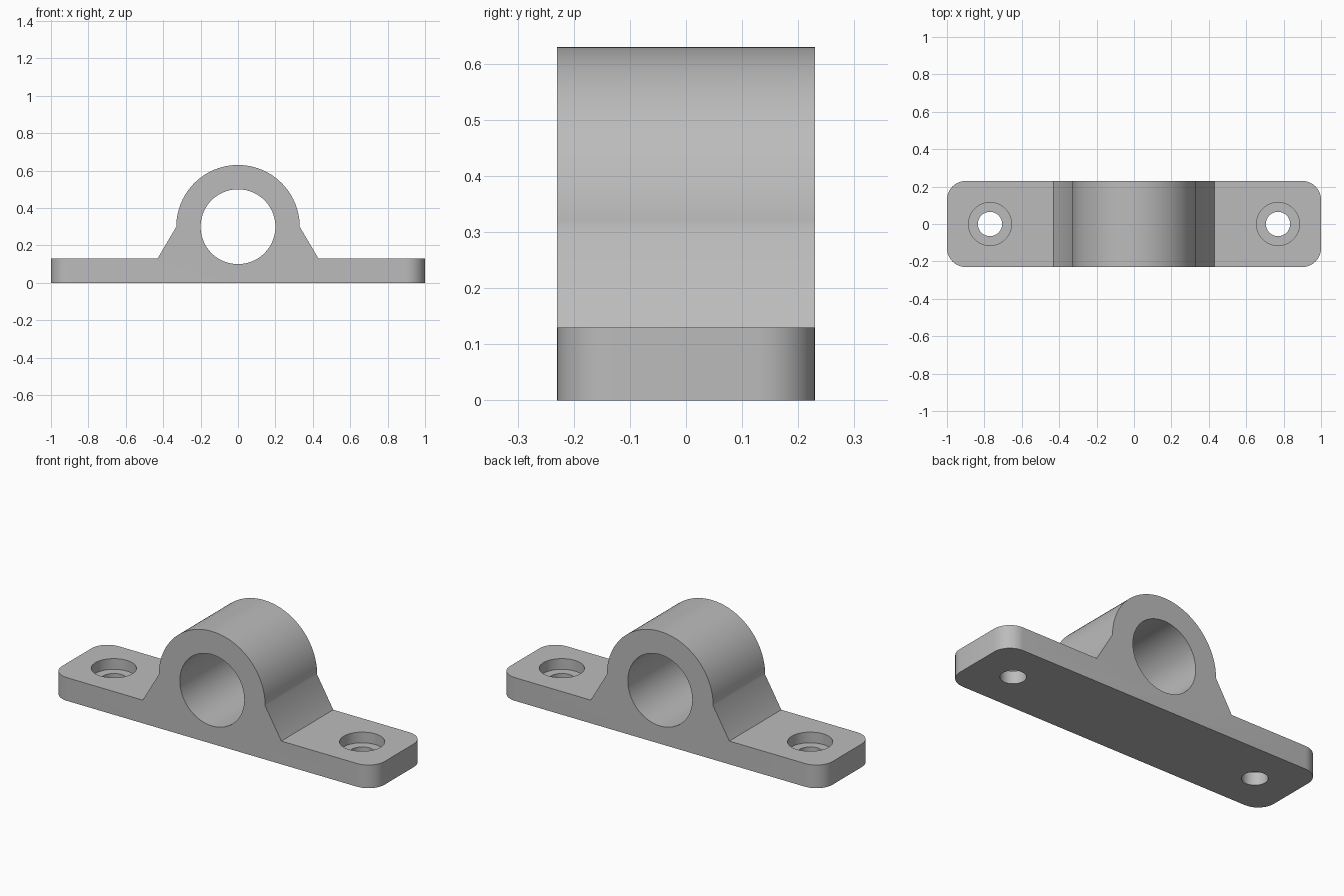
import bpy, bmesh
from math import cos, sin, pi, radians

cube = bpy.data.objects.get("Cube")
if cube:
    bpy.data.objects.remove(cube, do_unlink=True)

HALF_DEPTH = 0.23
PLATE_TOP = 0.13
AXIS_Z = 0.30
HUB_R = 0.33
BORE_R = 0.20
SCREW_X = 0.77

grey = bpy.data.materials.new("plain grey")
grey.use_nodes = True
colour = (0.5, 0.5, 0.5, 1)
grey.diffuse_color = colour
grey.node_tree.nodes["Principled BSDF"].inputs["Base Color"].default_value = colour


def make_object(name, bm):
    bmesh.ops.recalc_face_normals(bm, faces=bm.faces[:])
    mesh = bpy.data.meshes.new(name)
    bm.to_mesh(mesh)
    bm.free()
    mesh.materials.append(grey)
    obj = bpy.data.objects.new(name, mesh)
    bpy.context.collection.objects.link(obj)
    return obj


def prism(bm, points, vector):
    """Extrude a closed outline along a vector."""
    face = bm.faces.new([bm.verts.new(p) for p in points])
    moved = bmesh.ops.extrude_face_region(bm, geom=[face], use_keep_orig=True)
    verts = [g for g in moved["geom"] if isinstance(g, bmesh.types.BMVert)]
    bmesh.ops.translate(bm, verts=verts, vec=vector)


def circle(radius, count, place):
    return [place(radius * cos(2 * pi * i / count), radius * sin(2 * pi * i / count))
            for i in range(count)]


# Bracket body: plate, sloping shoulders and round hub in one outline
arc = [(HUB_R * cos(pi * i / 48), AXIS_Z + HUB_R * sin(pi * i / 48)) for i in range(49)]
outline = ([(-1, 0), (1, 0), (1, PLATE_TOP), (0.43, PLATE_TOP)] + arc
           + [(-0.43, PLATE_TOP), (-1, PLATE_TOP)])
bm = bmesh.new()
prism(bm, [(x, -HALF_DEPTH, z) for x, z in outline], (0, 2 * HALF_DEPTH, 0))

# Rounded plate corners
corners = [e for e in bm.edges
           if all(abs(v.co.x) > 0.99 for v in e.verts)
           and abs(e.verts[0].co.z - e.verts[1].co.z) > 0.05]
bmesh.ops.bevel(bm, geom=corners, offset=0.1, segments=10, profile=0.5, affect='EDGES')
bracket = make_object("mounting_bracket", bm)

# Bore through the hub
cutters = []
bm = bmesh.new()
prism(bm, circle(BORE_R, 96, lambda a, b: (a, -0.5, AXIS_Z + b)), (0, 1, 0))
cutters.append(make_object("bore_cutter", bm))

# Screw holes, each with a wide recess at the top
for side, x in (("left", SCREW_X), ("right", -SCREW_X)):
    for part, radius, bottom in (("recess", 0.115, 0.07), ("hole", 0.065, -0.1)):
        bm = bmesh.new()
        prism(bm, circle(radius, 48, lambda a, b: (x + a, b, bottom)), (0, 0, 0.35))
        cutters.append(make_object(f"{side}_{part}_cutter", bm))

# Cut and apply
bpy.ops.object.select_all(action='DESELECT')
bpy.context.view_layer.objects.active = bracket
bracket.select_set(True)
for cutter in cutters:
    cutter.hide_render = True
    mod = bracket.modifiers.new(cutter.name, 'BOOLEAN')
    mod.operation = 'DIFFERENCE'
    mod.solver = 'EXACT'
    mod.object = cutter
    bpy.ops.object.modifier_apply(modifier=mod.name)
    bpy.data.objects.remove(cutter, do_unlink=True)

bpy.ops.object.shade_smooth_by_angle(angle=radians(35))
